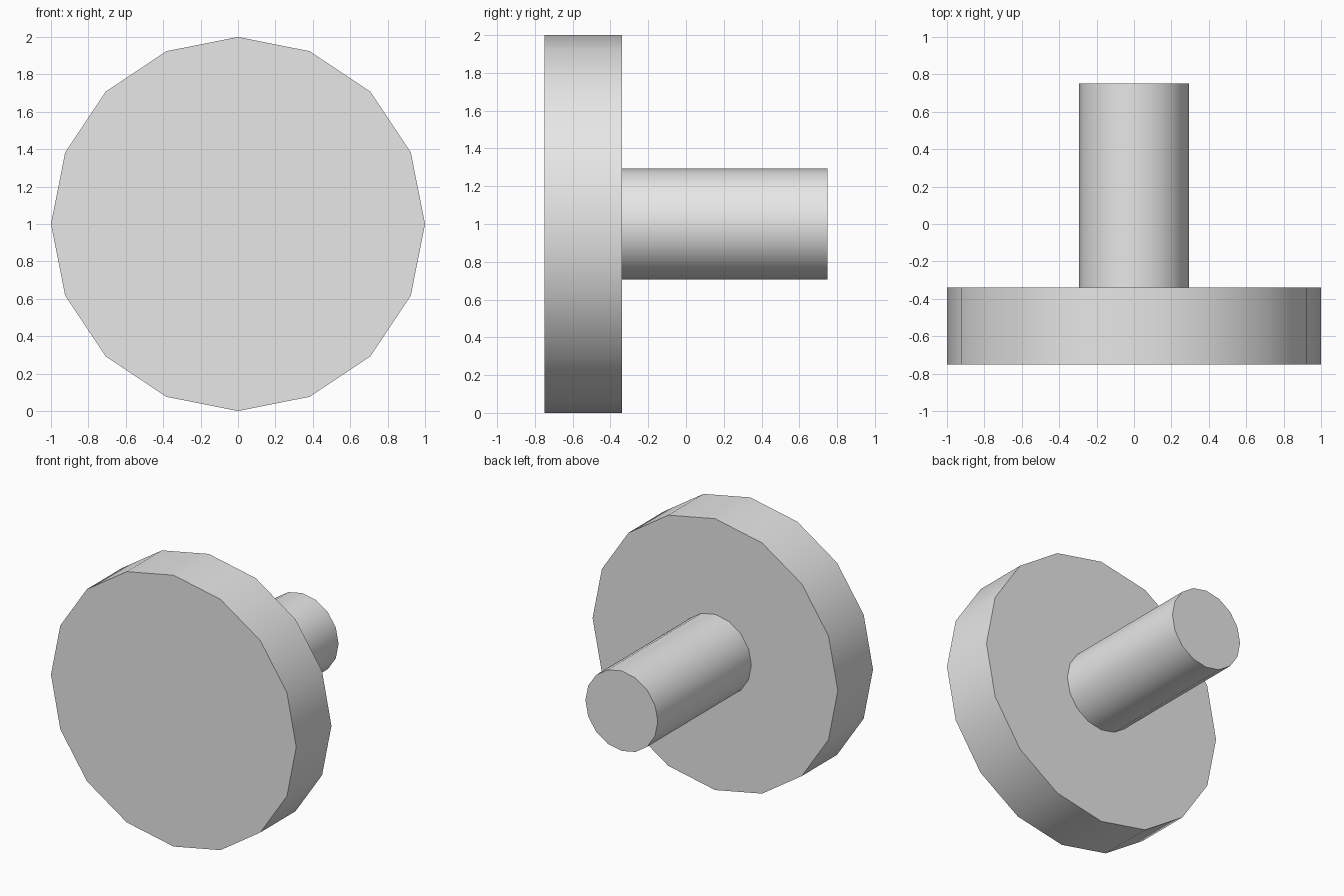
import bpy
import math

cube = bpy.data.objects.get("Cube")
if cube:
    bpy.data.objects.remove(cube, do_unlink=True)

# Single plain grey material
grey = bpy.data.materials.new("plain_grey")
grey.use_nodes = True
colour = (0.8, 0.8, 0.8, 1)
grey.diffuse_color = colour
grey.node_tree.nodes["Principled BSDF"].inputs["Base Color"].default_value = colour


def round_part(name, radius, y_front, y_back):
    """Sixteen-sided cylinder lying along y, with a corner pointing up."""
    bpy.ops.mesh.primitive_cylinder_add(
        vertices=16, radius=radius, depth=y_back - y_front,
        location=(0, (y_front + y_back) / 2, 1),
        rotation=(math.radians(90), 0, 0))
    part = bpy.context.object
    part.name = name
    part.data.materials.append(grey)
    bpy.ops.object.shade_smooth_by_angle(angle=math.radians(30))
    return part


# Wide front disc and the shaft behind it
round_part("disc", 1.0, -0.75, -0.34)
round_part("shaft", 0.295, -0.34, 0.75)
